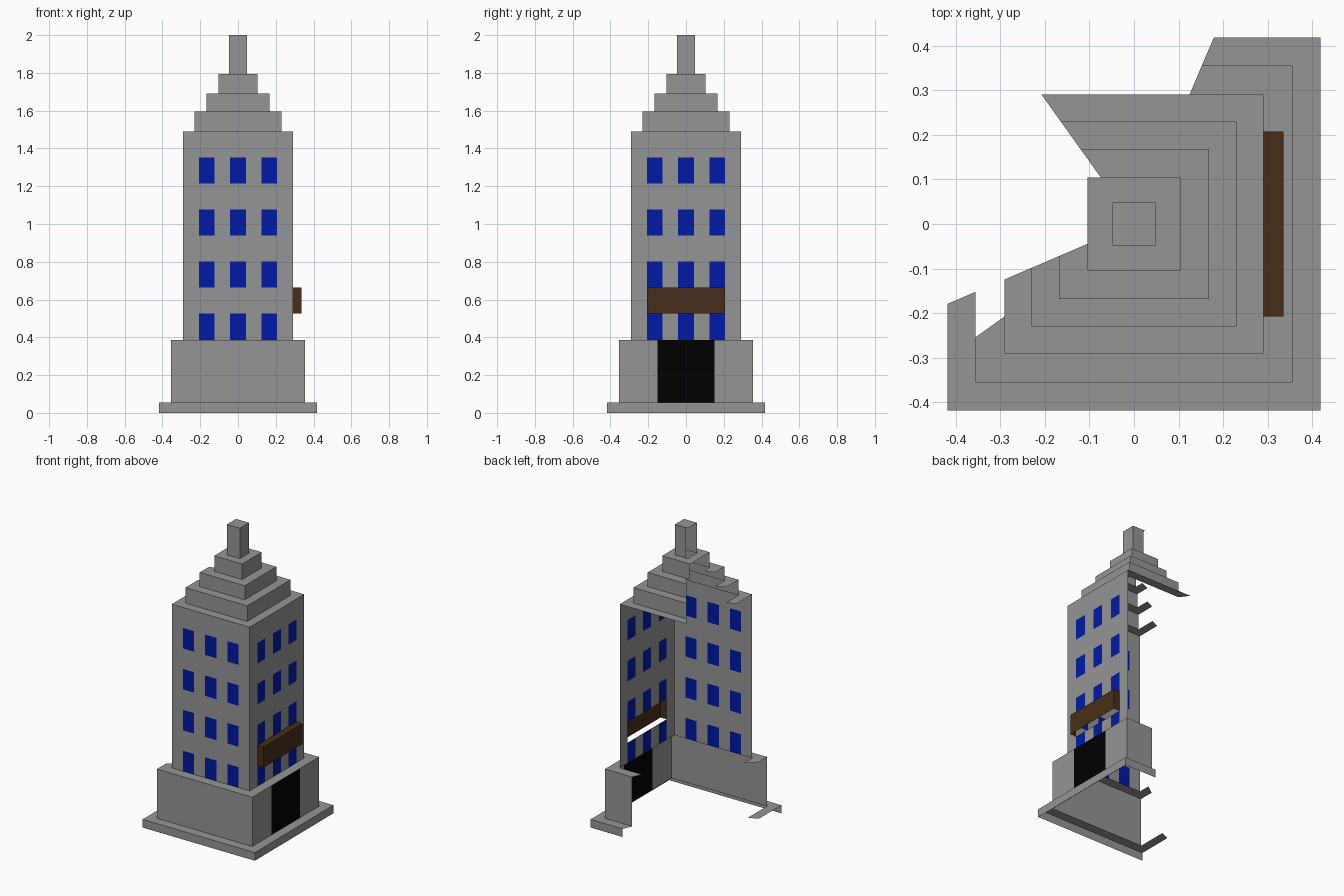
import bpy, bmesh

if "Cube" in bpy.data.objects:
    bpy.data.objects.remove(bpy.data.objects["Cube"])

S = 1 / 7                      # every side is divided in sevenths
H_BASE, H_POD, H_TOWER = 0.418, 0.355, 0.29
Z_BASE, Z_POD, Z_TOWER = 0.055, 0.387, 1.49


def material(name, rgb):
    m = bpy.data.materials.new(name)
    m.diffuse_color = (*rgb, 1)
    m.use_nodes = True
    m.node_tree.nodes["Principled BSDF"].inputs["Base Color"].default_value = m.diffuse_color
    return m


grey = material("stone_grey", (0.3, 0.3, 0.3))
blue = material("window_blue", (0.0, 0.01, 0.38))
black = material("door_black", (0.0, 0.0, 0.0))
brown = material("sign_brown", (0.066, 0.027, 0.009))


def make(name, quads, mat=grey):
    bm = bmesh.new()
    for q in quads:
        bm.faces.new([bm.verts.new(p) for p in q])
    bmesh.ops.remove_doubles(bm, verts=bm.verts, dist=1e-5)
    me = bpy.data.meshes.new(name)
    bm.to_mesh(me)
    bm.free()
    me.materials.append(mat)
    ob = bpy.data.objects.new(name, me)
    bpy.context.collection.objects.link(ob)
    return ob


def strip(path, h0, z0, h1, z1):
    """Quads between a unit-square path scaled to h0 at z0 and to h1 at z1."""
    return [[(a[0] * h0, a[1] * h0, z0), (b[0] * h0, b[1] * h0, z0),
             (b[0] * h1, b[1] * h1, z1), (a[0] * h1, a[1] * h1, z1)]
            for a, b in zip(path, path[1:])]


def wall_path(back):
    return [(-1, -1), (1, -1), (1, 1), (back, 1)]


def ledge_path(left, back):
    return [(-1, left)] + wall_path(back)


# Base step with its open-backed ledge
make("base", strip(wall_path(3 * S), H_BASE, 0, H_BASE, Z_BASE)
     + strip(ledge_path(-3 * S, 3 * S), H_BASE, Z_BASE, H_POD, Z_BASE))

# Podium with a doorway gap in the right wall
pod = []
for path in ([(-1, -1), (1, -1), (1, -3 * S)], [(1, 3 * S), (1, 1), (3 * S, 1)]):
    pod += strip(path, H_POD, Z_BASE, H_POD, Z_POD)
pod += strip(ledge_path(-5 * S, 3 * S), H_POD, Z_POD, H_TOWER, Z_POD)
make("podium", pod)
make("door", strip([(1, -3 * S), (1, 3 * S)], H_POD, Z_BASE, H_POD, Z_POD), black)

# Tower: front and right walls as a 7 x 8 grid, windows in alternate cells
walls, windows = [], []
dz = (Z_TOWER - Z_POD) / 8
for side in ("front", "right"):
    for row in range(8):
        for col in range(7):
            t0, t1 = -1 + 2 * col * S, -1 + 2 * (col + 1) * S
            path = [(t0, -1), (t1, -1)] if side == "front" else [(1, t0), (1, t1)]
            z = Z_POD + row * dz
            cell = strip(path, H_TOWER, z, H_TOWER, z + dz)
            if side == "right" and row == 1 and 1 <= col <= 5:
                continue       # opening behind the sign
            (windows if row % 2 == 0 and col % 2 == 1 else walls).extend(cell)
walls += strip(ledge_path(-3 * S, -5 * S), H_TOWER, Z_TOWER, 0.23, Z_TOWER)
make("tower_walls", walls)
make("windows", windows, blue)

# Sign box: open behind and below
x0, x1, w = H_TOWER, 0.335, H_TOWER * 5 * S
za, zb = Z_POD + dz, Z_POD + 2 * dz
make("sign", [
    [(x1, -w, za), (x1, w, za), (x1, w, zb), (x1, -w, zb)],
    [(x0, -w, zb), (x1, -w, zb), (x1, w, zb), (x0, w, zb)],
    [(x0, -w, za), (x1, -w, za), (x1, -w, zb), (x0, -w, zb)],
    [(x1, w, za), (x0, w, za), (x0, w, zb), (x1, w, zb)],
], brown)

# Stepped crown
halves = [0.23, 0.168, 0.104, 0.048]
levels = [Z_TOWER, 1.595, 1.69, 1.795, 2.0]
closed = [(-1, -1), (1, -1), (1, 1), (-1, 1), (-1, -1)]
for i, h in enumerate(halves):
    z0, z1 = levels[i], levels[i + 1]
    back = -1 if i == 2 else -5 * S
    quads = strip(wall_path(back), h, z0, h, z1)
    if i < 2:
        quads += strip(ledge_path(-3 * S, -5 * S), h, z1, halves[i + 1], z1)
    elif i == 2:
        quads += strip(closed, h, z1, halves[i + 1], z1)
    else:
        quads.append([(x * h, y * h, z1) for x, y in closed[:4]])
    make("spire" if i == 3 else f"crown_step_{i + 1}", quads)
